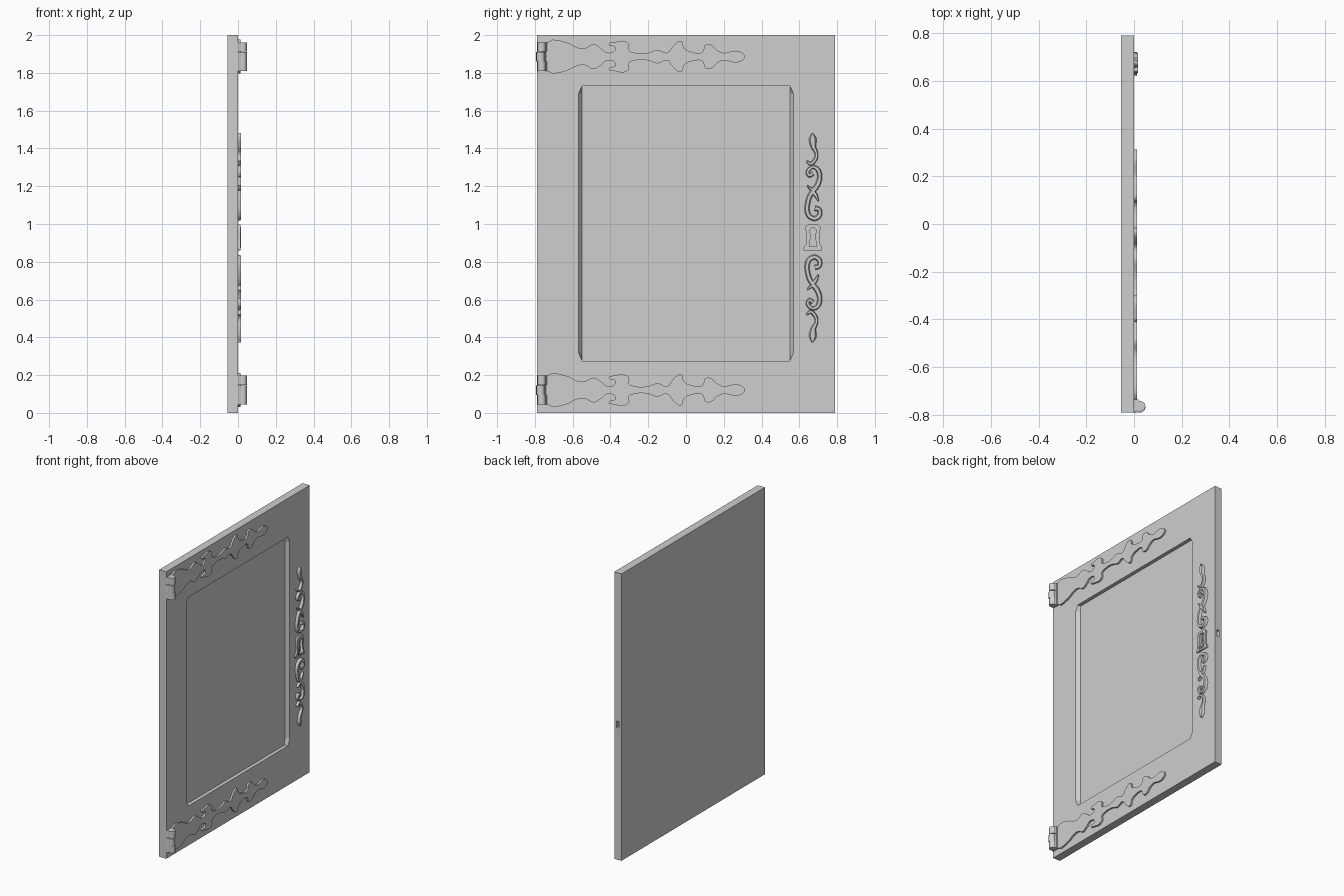
import bpy, bmesh
from math import sin, cos, pi
from mathutils import Matrix, Vector

cube = bpy.data.objects.get("Cube")
if cube:
    bpy.data.objects.remove(cube, do_unlink=True)

grey = bpy.data.materials.new("light_grey")
grey.use_nodes = True
colour = (0.62, 0.62, 0.62, 1)
grey.diffuse_color = colour
next(n for n in grey.node_tree.nodes if n.type == 'BSDF_PRINCIPLED').inputs["Base Color"].default_value = colour

# Flat drawings in (y, z) stand up on the +x face of the door
UPRIGHT = Matrix(((0, 0, 1, 0), (1, 0, 0, 0), (0, 1, 0, 0), (0, 0, 0, 1)))


def add(name, mesh):
    ob = bpy.data.objects.new(name, mesh)
    bpy.context.collection.objects.link(ob)
    mesh.materials.clear()
    mesh.materials.append(grey)
    return ob


def from_bmesh(name, bm):
    bmesh.ops.recalc_face_normals(bm, faces=bm.faces)
    mesh = bpy.data.meshes.new(name)
    bm.to_mesh(mesh)
    bm.free()
    return add(name, mesh)


def evaluated_mesh(ob):
    dg = bpy.context.evaluated_depsgraph_get()
    return bpy.data.meshes.new_from_object(ob.evaluated_get(dg))


def loft(name, rings):
    """Skin a list of equal-length closed rings and cap both ends."""
    bm = bmesh.new()
    rows = [[bm.verts.new(p) for p in ring] for ring in rings]
    n = len(rows[0])
    for a, b in zip(rows, rows[1:]):
        for i in range(n):
            bm.faces.new((a[i], a[(i + 1) % n], b[(i + 1) % n], b[i]))
    bm.faces.new(rows[0])
    bm.faces.new(rows[-1])
    return from_bmesh(name, bm)


def box(name, lo, hi):
    corners = [(lo[0], lo[1]), (hi[0], lo[1]), (hi[0], hi[1]), (lo[0], hi[1])]
    return loft(name, [[(x, y, z) for x, y in corners] for z in (lo[2], hi[2])])


def plate(name, outlines, height, smooth=True):
    """Fill outlines given in (y, z), inner ones as holes, into a raised plate."""
    cu = bpy.data.curves.new(name, 'CURVE')
    cu.dimensions = '2D'
    cu.fill_mode = 'BOTH'
    cu.extrude = height / 2
    cu.resolution_u = 3
    for pts in outlines:
        sp = cu.splines.new('BEZIER')
        sp.bezier_points.add(len(pts) - 1)
        sp.use_cyclic_u = True
        for bp, (u, v) in zip(sp.bezier_points, pts):
            bp.co = (u, v, 0)
            bp.handle_left_type = bp.handle_right_type = 'AUTO' if smooth else 'VECTOR'
    tmp = bpy.data.objects.new(name + "_path", cu)
    bpy.context.collection.objects.link(tmp)
    bpy.context.view_layer.update()
    mesh = evaluated_mesh(tmp)
    bpy.data.objects.remove(tmp, do_unlink=True)
    mesh.transform(UPRIGHT)
    mesh.transform(Matrix.Translation((height / 2, 0, 0)))
    return add(name, mesh)


def scroll(name, pts, height=0.017, steps=4):
    """Sweep a chamfered strip of varying half width along (y, z, width) points."""
    p = [Vector(q) for q in pts]
    p = [2 * p[0] - p[1]] + p + [2 * p[-1] - p[-2]]
    path = []
    for a, b, c, d in zip(p, p[1:], p[2:], p[3:]):
        for s in range(steps):
            t = s / steps
            path.append(b + (c - a) * t / 2 + (2 * a - 5 * b + 4 * c - d) * t * t / 2
                        + (3 * b - a - 3 * c + d) * t ** 3 / 2)
    path.append(p[-2])
    rings = []
    for i, q in enumerate(path):
        along = path[min(i + 1, len(path) - 1)] - path[max(i - 1, 0)]
        side = Vector((-along.y, along.x)).normalized() * max(q.z, 0.002)
        rings.append([(x, q.x + side.x * k, q.y + side.y * k)
                      for k, x in ((-1, 0), (-0.6, height), (0.6, height), (1, 0))])
    return loft(name, rings)


# Door slab with a sunken panel and a latch slot
door = box("door", (-0.055, -0.79, 0), (0, 0.79, 2))


def panel_ring(x, half):
    side = [(half, 0.32), (half, 1.69), (0.55, 1.73)]
    ring = [(0.55, 0.275)] + side
    return [(x, y, z) for y, z in ring] + [(x, -y, z) for y, z in reversed(ring)]


cutters = [
    loft("panel_cutter", [panel_ring(-0.025, 0.551), panel_ring(0, 0.57), panel_ring(0.01, 0.57)]),
    box("latch_cutter", (-0.037, 0.76, 0.92), (-0.017, 0.81, 0.965)),
]
for cutter in cutters:
    cutter.hide_render = True
    mod = door.modifiers.new(cutter.name, 'BOOLEAN')
    mod.operation = 'DIFFERENCE'
    mod.solver = 'EXACT'
    mod.object = cutter
bpy.context.view_layer.update()
cut = evaluated_mesh(door)
door.modifiers.clear()
door.data = cut
for cutter in cutters:
    bpy.data.objects.remove(cutter, do_unlink=True)

# Ornate hinge straps: upper half of the outline, mirrored
half_strap = [(-0.735, 0.076), (-0.635, 0.076), (-0.575, 0.048), (-0.535, 0.045), (-0.49, 0.066),
              (-0.45, 0.045), (-0.42, 0.022), (-0.375, 0.033), (-0.375, 0.05), (-0.41, 0.064),
              (-0.375, 0.077), (-0.325, 0.082), (-0.3, 0.06), (-0.305, 0.038), (-0.27, 0.02),
              (-0.2, 0.02), (-0.15, 0.036), (-0.1, 0.02), (-0.07, 0.055), (-0.025, 0.082),
              (-0.01, 0.045), (0.03, 0.025), (0.088, 0.025), (0.1, 0.06), (0.135, 0.062),
              (0.16, 0.038), (0.2, 0.02), (0.23, 0.025), (0.27, 0.031), (0.31, 0.008)]
# Rolled knuckle section in (x, y)
knuckle = [(0, -0.735), (0.018, -0.735)]
knuckle += [(0.024 + 0.024 * cos(a), -0.764 + 0.022 * sin(a))
            for a in [pi / 2 - i * pi / 8 for i in range(10)]]
knuckle += [(0, -0.789)]
for label, z in (("upper", 1.886), ("lower", 0.121)):
    outline = [(y, z + d) for y, d in half_strap] + [(y, z - d) for y, d in reversed(half_strap)]
    plate(label + "_hinge_strap", [outline], 0.012)
    box(label + "_hinge_leaf", (0, -0.745, z - 0.075), (0.017, -0.735, z + 0.075))
    for i, (bottom, top, shift) in enumerate(((-0.076, -0.027, 0), (-0.025, 0.025, -0.005),
                                              (0.027, 0.076, 0))):
        loft(f"{label}_hinge_knuckle_{i + 1}",
             [[(x, y + shift, z + h) for x, y in knuckle] for h in (bottom, top)])

# Keyhole plate with a raised rim around the opening
CENTRE = 0.672


def mirrored(half):
    return [(CENTRE + y, z) for y, z in half] + [(CENTRE - y, z) for y, z in reversed(half)]


shield = mirrored([(0.025, 0.998), (0.04, 0.985), (0.035, 0.93), (0.036, 0.895), (0.049, 0.875), (0.049, 0.86)])
rim = mirrored([(0.013, 0.984), (0.025, 0.966), (0.017, 0.94), (0.028, 0.872)])
hole = mirrored([(0.009, 0.978), (0.019, 0.964), (0.011, 0.94), (0.02, 0.88)])
plate("keyhole_plate", [shield, hole], 0.012, smooth=False)
plate("keyhole_rim", [rim, hole], 0.017, smooth=False)

# Scrollwork above the keyhole, mirrored below it
strokes = {
    "leaf_tail": [(0.669, 1.481, 0.003), (0.671, 1.45, 0.02), (0.674, 1.41, 0.014),
                  (0.69, 1.376, 0.009), (0.686, 1.344, 0.01), (0.66, 1.318, 0.01), (0.638, 1.335, 0.005)],
    "curl": [(0.672, 1.268, 0.012), (0.652, 1.256, 0.01), (0.645, 1.28, 0.01), (0.672, 1.302, 0.01),
             (0.7, 1.285, 0.012), (0.708, 1.245, 0.013), (0.695, 1.205, 0.014), (0.673, 1.175, 0.014),
             (0.652, 1.14, 0.013), (0.641, 1.085, 0.013), (0.65, 1.045, 0.013), (0.68, 1.029, 0.013),
             (0.706, 1.045, 0.013), (0.706, 1.075, 0.012), (0.682, 1.084, 0.014)],
    "leaflet": [(0.672, 1.17, 0.013), (0.688, 1.15, 0.01), (0.702, 1.12, 0.003)],
    "thorn": [(0.675, 1.18, 0.01), (0.655, 1.19, 0.007), (0.642, 1.205, 0.003)],
}
MIDDLE = 0.927
for name, pts in strokes.items():
    scroll("upper_" + name, pts)
    scroll("lower_" + name, [(y, 2 * MIDDLE - z, w) for y, z, w in pts])
